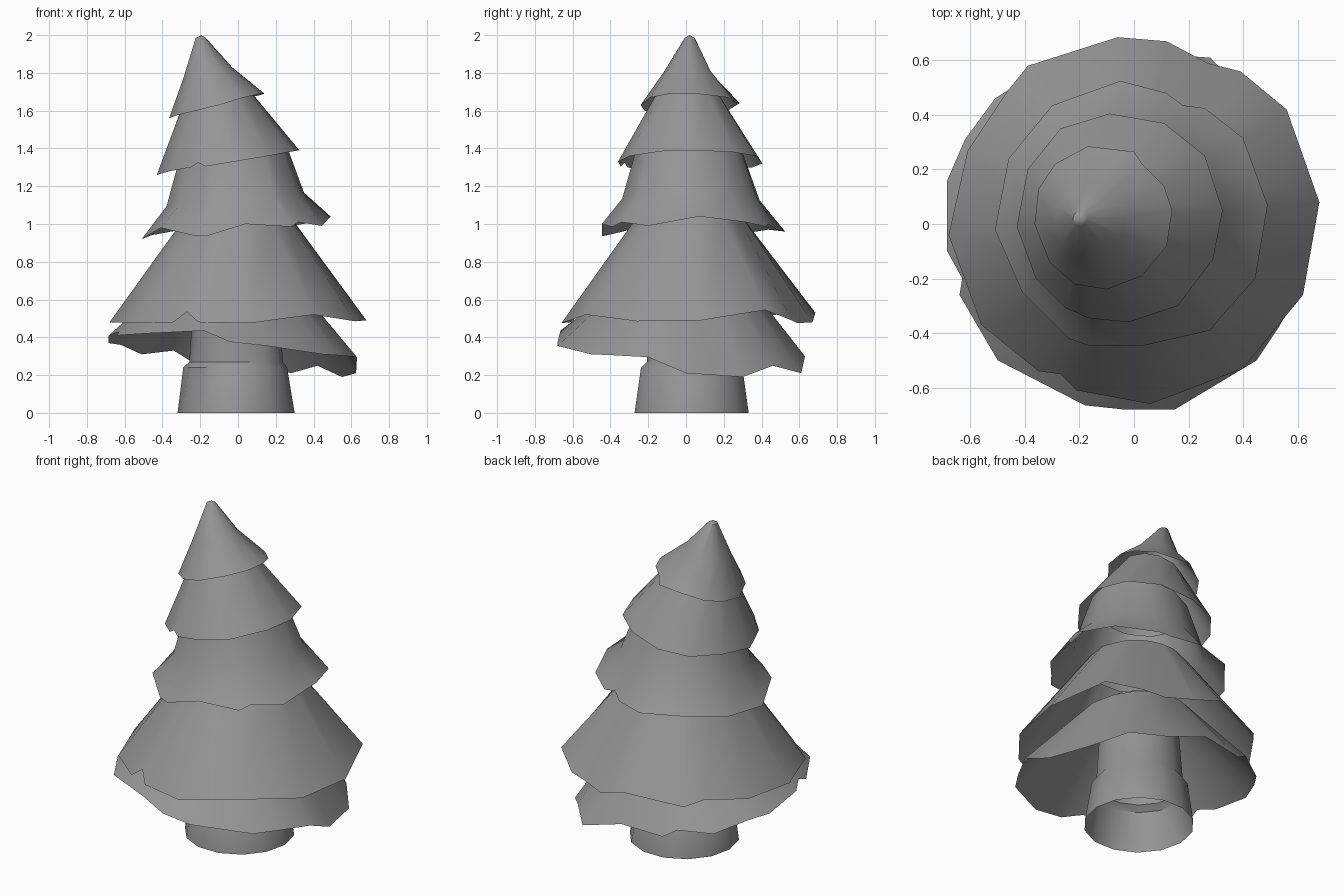
import bpy, bmesh, math

cube = bpy.data.objects.get("Cube")
if cube:
    bpy.data.objects.remove(cube, do_unlink=True)

grey = bpy.data.materials.new("matte grey")
grey.use_nodes = True
GREY = (0.3, 0.3, 0.3, 1)
grey.diffuse_color = GREY
grey.node_tree.nodes["Principled BSDF"].inputs["Base Color"].default_value = GREY
grey.node_tree.nodes["Principled BSDF"].inputs["Roughness"].default_value = 0.8


def ring(angles, cx, cy, z, r, tilt=0.0):
    """Circle of points at the given angles; tilt raises its +x side."""
    return [(cx + r * math.cos(a), cy + r * math.sin(a), z + tilt * r * math.cos(a))
            for a in angles]


def skin(name, rows, tip=None):
    """Join rows of points, bottom to top, into an open smooth shell."""
    bm = bmesh.new()
    loops = [[bm.verts.new(p) for p in row] for row in rows]
    n = len(loops[0])
    for low, high in zip(loops, loops[1:]):
        for i in range(n):
            j = (i + 1) % n
            bm.faces.new((low[i], low[j], high[j], high[i]))
    if tip:
        top = bm.verts.new(tip)
        for i in range(n):
            bm.faces.new((loops[-1][i], loops[-1][(i + 1) % n], top))
    mesh = bpy.data.meshes.new(name)
    bm.to_mesh(mesh)
    bm.free()
    obj = bpy.data.objects.new(name, mesh)
    bpy.context.collection.objects.link(obj)
    mesh.materials.append(grey)
    bpy.ops.object.select_all(action='DESELECT')
    obj.select_set(True)
    bpy.context.view_layer.objects.active = obj
    bpy.ops.object.shade_smooth_by_angle(angle=math.radians(40))
    return obj


def tier(name, centre, rim, rings, tip=None):
    """Ragged skirt of branches: an uneven rim rising to round rings."""
    cx, cy = centre
    angle = lambda p: math.atan2(p[1] - cy, p[0] - cx)
    rim = sorted(rim, key=angle)
    angles = [angle(p) for p in rim]
    return skin(name, [rim] + [ring(angles, *r) for r in rings], tip)


# Crown tier with the rounded tip
tier("crown_tier", (-0.11, 0.02),
     [(-0.17, 0.285, 1.64), (0.0, 0.265, 1.64), (0.03, 0.22, 1.67), (0.11, 0.14, 1.68),
      (0.14, 0.05, 1.69), (0.12, -0.08, 1.69), (0.03, -0.19, 1.67), (-0.1, -0.24, 1.63),
      (-0.22, -0.22, 1.60), (-0.31, -0.14, 1.58), (-0.365, 0.0, 1.56),
      (-0.35, 0.13, 1.58), (-0.29, 0.22, 1.60)],
     [(-0.16, 0.01, 1.80, 0.13, 0.23), (-0.197, 0.02, 1.985, 0.027)],
     tip=(-0.195, 0.02, 2.0))

# Upper tier
tier("upper_tier", (-0.05, 0.02),
     [(-0.09, 0.405, 1.32), (0.11, 0.37, 1.36), (0.26, 0.25, 1.38), (0.325, 0.05, 1.39),
      (0.29, -0.13, 1.385), (0.16, -0.3, 1.36), (-0.02, -0.36, 1.33),
      (-0.17, -0.345, 1.305), (-0.21, -0.325, 1.325), (-0.25, -0.31, 1.30),
      (-0.36, -0.2, 1.28), (-0.43, -0.01, 1.26), (-0.39, 0.2, 1.29), (-0.27, 0.35, 1.30)],
     [(-0.12, 0.01, 1.68, 0.17, 0.25)])

# Middle tier, flared at the rim
tier("middle_tier", (-0.01, 0.03),
     [(-0.05, 0.525, 0.96), (0.12, 0.48, 0.97), (0.18, 0.435, 1.0), (0.26, 0.425, 0.985),
      (0.4, 0.315, 1.01), (0.49, 0.07, 1.04), (0.445, -0.2, 0.99), (0.32, -0.34, 1.01),
      (0.28, -0.39, 0.985), (0.04, -0.445, 1.0), (-0.17, -0.445, 0.935),
      (-0.24, -0.42, 0.94), (-0.41, -0.25, 0.98), (-0.51, -0.02, 0.92),
      (-0.46, 0.24, 0.94), (-0.3, 0.435, 0.97)],
     [(-0.015, 0.025, 1.13, 0.365, 0.1), (-0.03, 0.015, 1.42, 0.272, 0.15)])

# Wide lower tier
tier("lower_tier", (0.0, 0.0),
     [(-0.68, -0.04, 0.48), (-0.56, -0.37, 0.475), (-0.35, -0.54, 0.475),
      (-0.27, -0.55, 0.535), (-0.21, -0.61, 0.48), (0.06, -0.66, 0.475),
      (0.4, -0.53, 0.52), (0.62, -0.26, 0.485), (0.68, 0.08, 0.49), (0.56, 0.42, 0.545),
      (0.39, 0.56, 0.49), (0.27, 0.59, 0.475), (0.12, 0.67, 0.48), (-0.06, 0.685, 0.53),
      (-0.39, 0.58, 0.49), (-0.47, 0.48, 0.52), (-0.61, 0.27, 0.48)],
     [(-0.01, 0.02, 1.03, 0.285, 0.05)])

# Bottom skirt under the lower tier
tier("bottom_tier", (0.0, 0.0),
     [(-0.685, -0.1, 0.41), (-0.63, -0.2, 0.43), (-0.64, -0.26, 0.41), (-0.5, -0.5, 0.42),
      (-0.18, -0.665, 0.435), (-0.04, -0.68, 0.375), (0.15, -0.68, 0.355),
      (0.45, -0.5, 0.31), (0.53, -0.38, 0.305), (0.63, -0.2, 0.295), (0.625, 0.0, 0.21),
      (0.55, 0.3, 0.19), (0.42, 0.46, 0.25), (0.28, 0.61, 0.21), (0.0, 0.63, 0.30),
      (-0.26, 0.6, 0.28), (-0.34, 0.57, 0.33), (-0.51, 0.46, 0.31),
      (-0.62, 0.31, 0.36), (-0.685, 0.16, 0.37)],
     [(0.0, 0.0, 0.72, 0.3, -0.1)])

# Hollow trunk with a thicker foot
turn = [math.tau * i / 14 for i in range(14)]
skin("trunk", [ring(turn, -0.01, 0.03, 0.0, 0.31),
               ring(turn, -0.015, 0.03, 0.24, 0.275),
               ring(turn, -0.01, 0.035, 0.27, 0.248),
               ring(turn, -0.01, 0.03, 0.75, 0.215)])
